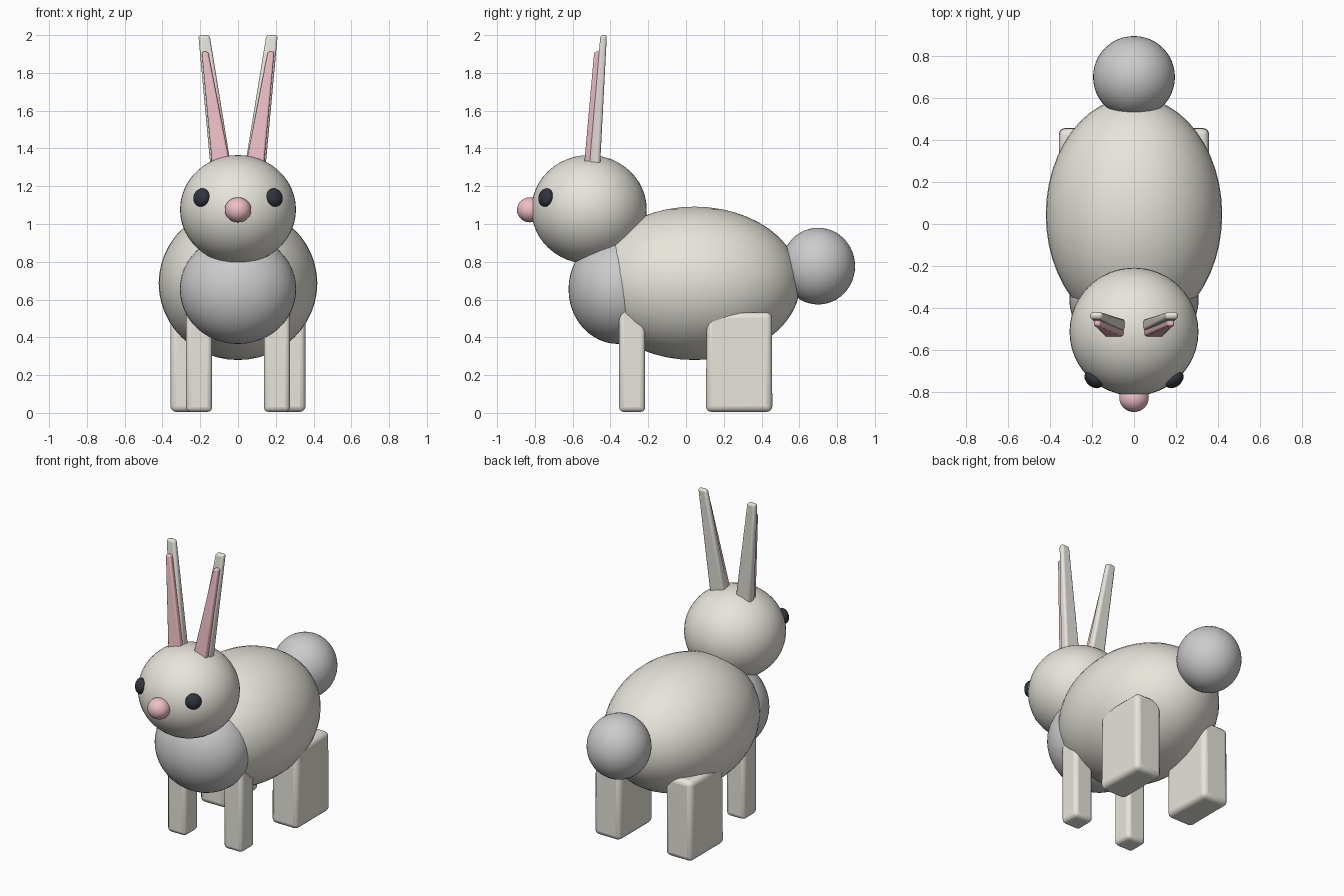
import bpy, bmesh
from mathutils import Vector

if "Cube" in bpy.data.objects:
    bpy.data.objects.remove(bpy.data.objects["Cube"])


def material(name, rgb):
    m = bpy.data.materials.new(name)
    m.diffuse_color = (*rgb, 1)
    m.use_nodes = True
    m.node_tree.nodes["Principled BSDF"].inputs["Base Color"].default_value = m.diffuse_color
    return m


cream = material("cream", (0.80, 0.78, 0.71))
pink = material("pink", (0.86, 0.52, 0.57))
black = material("black", (0.03, 0.035, 0.045))


def ball(name, centre, radii, mat=None, normal=None):
    """Smooth ellipsoid; its third radius points along normal when given."""
    bpy.ops.mesh.primitive_uv_sphere_add(segments=48, ring_count=24, location=centre)
    ob = bpy.context.object
    ob.name = name
    ob.scale = radii
    if normal:
        ob.rotation_euler = Vector(normal).to_track_quat('Z', 'Y').to_euler()
    bpy.ops.object.shade_smooth()
    if mat:
        ob.data.materials.append(mat)
    return ob


def tapered_box(name, low, high, bevel, mat, side):
    """Rounded box between two rectangles (x0, x1, y0, y1, z), mirrored by side."""
    bm = bmesh.new()
    rings = []
    for x0, x1, y0, y1, z in (low, high):
        corners = ((x0, y0), (x1, y0), (x1, y1), (x0, y1))
        rings.append([bm.verts.new((side * x, y, z)) for x, y in corners])
    a, b = rings
    bm.faces.new(a)
    bm.faces.new(b)
    for i in range(4):
        j = (i + 1) % 4
        bm.faces.new((a[i], a[j], b[j], b[i]))
    bmesh.ops.recalc_face_normals(bm, faces=bm.faces)
    mesh = bpy.data.meshes.new(name)
    bm.to_mesh(mesh)
    bm.free()
    ob = bpy.data.objects.new(name, mesh)
    bpy.context.collection.objects.link(ob)
    mesh.materials.append(mat)
    mod = ob.modifiers.new("rounding", 'BEVEL')
    mod.width = bevel
    mod.segments = 3
    bpy.ops.object.select_all(action='DESELECT')
    ob.select_set(True)
    bpy.context.view_layer.objects.active = ob
    bpy.ops.object.shade_smooth_by_angle()
    return ob


# Torso, chest, head and tail
ball("body", (0, 0.045, 0.686), (0.42, 0.56, 0.406), cream)
ball("chest", (0, -0.36, 0.655), (0.308, 0.262, 0.29))
ball("head", (0, -0.513, 1.077), (0.307, 0.305, 0.288), cream)
ball("tail", (0, 0.70, 0.777), (0.195, 0.195, 0.203))
ball("nose", (0, -0.827, 1.075), (0.07, 0.068, 0.066), pink)

for side, tag in ((-1, "left"), (1, "right")):
    # Eyes flattened against the head
    ball(f"{tag}_eye", (side * 0.193, -0.742, 1.14), (0.049, 0.049, 0.032),
         black, (side * 0.62, -0.75, 0.2))
    # Ears leaning outward and back, with pink linings
    tapered_box(f"{tag}_ear", (0.028, 0.141, -0.518, -0.458, 1.25),
                (0.150, 0.210, -0.453, -0.419, 2.0), 0.014, cream, side)
    tapered_box(f"{tag}_ear_lining", (0.035, 0.134, -0.542, -0.50, 1.28),
                (0.158, 0.192, -0.486, -0.44, 1.912), 0.01, pink, side)
    # Legs
    tapered_box(f"{tag}_front_leg", (0.137, 0.275, -0.354, -0.216, 0.005),
                (0.137, 0.275, -0.354, -0.216, 0.57), 0.025, cream, side)
    tapered_box(f"{tag}_hind_leg", (0.165, 0.358, 0.105, 0.457, 0.005),
                (0.165, 0.356, 0.11, 0.455, 0.532), 0.03, cream, side)
